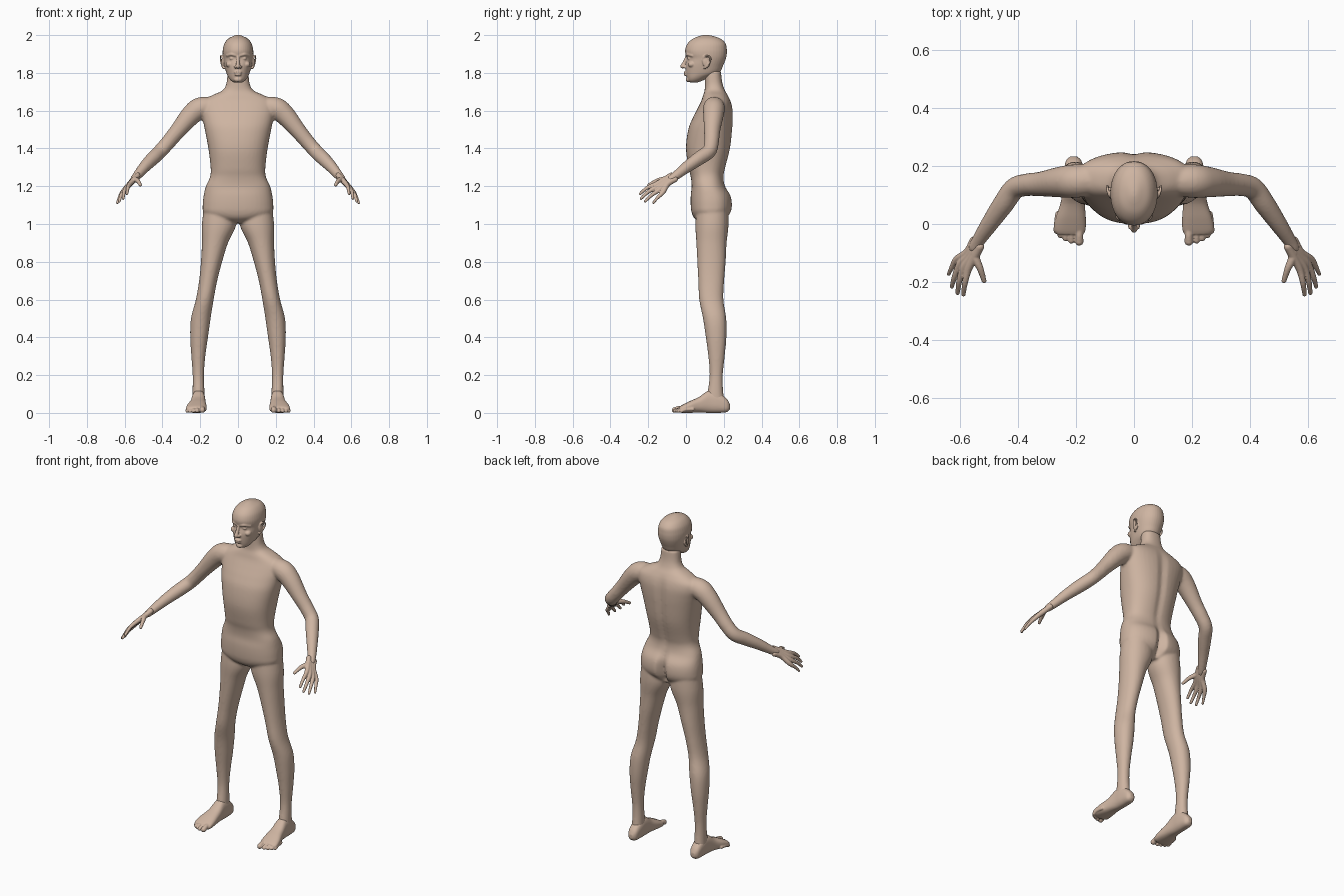
import bpy, bmesh, math
from mathutils import Vector, Matrix, Euler

SEG = 40
skin = bpy.data.materials.new("skin")
skin.diffuse_color = (0.62, 0.46, 0.36, 1)


def spline(rows, n=5):
    """Catmull-Rom interpolation through rows of numbers."""
    out = []
    for i in range(len(rows) - 1):
        a, b, c, d = (rows[min(max(j, 0), len(rows) - 1)] for j in range(i - 1, i + 3))
        for k in range(n):
            t = k / n
            out.append([0.5 * (2 * q + (r - p) * t + (2 * p - 5 * q + 4 * r - s) * t * t
                               + (3 * q - p - 3 * r + s) * t ** 3)
                        for p, q, r, s in zip(a, b, c, d)])
    return out + [list(rows[-1])]


def loft(bm, rings):
    rings = [[bm.verts.new(p) for p in r] for r in rings]
    for a, b in zip(rings, rings[1:]):
        for i in range(len(a)):
            j = (i + 1) % len(a)
            bm.faces.new((a[i], a[j], b[j], b[i]))
    bm.faces.new(rings[0][::-1])
    bm.faces.new(rings[-1])


def stack(bm, rows, side=1, p=2.0, along_y=False):
    """Rows: position, x centre, half width, low edge, high edge, back groove."""
    rings = []
    for t, xc, hw, lo, hi, g in spline([(*r, 0)[:6] for r in rows]):
        ring = []
        for i in range(SEG):
            a = math.tau * i / SEG
            c, s = math.cos(a), math.sin(a)
            x = hw * math.copysign(abs(c) ** (2 / p), c)
            v = (lo + hi) / 2 + (hi - lo) / 2 * math.copysign(abs(s) ** (2 / p), s)
            if s > 0:
                v -= g * math.exp(-(x / 0.02) ** 2)
            ring.append((side * xc + x, t, v) if along_y else (side * xc + x, v, t))
        rings.append(ring)
    loft(bm, rings)


def ball(bm, loc, scale, rot=(0, 0, 0)):
    m = Matrix.LocRotScale(Vector(loc), Euler(rot), Vector(scale))
    bmesh.ops.create_uvsphere(bm, u_segments=20, v_segments=12, radius=1, matrix=m)


def tube(bm, rows, side=1):
    """Rows: x, y, z, radius; both ends rounded."""
    pts = [(Vector((side * x, y, z)), r) for x, y, z, r in spline(rows)]
    rings = []
    for i, (c, r) in enumerate(pts):
        d = pts[min(i + 1, len(pts) - 1)][0] - pts[max(i - 1, 0)][0]
        u = d.cross(Vector((0.31, 0.2, 0.9))).normalized()
        w = d.cross(u).normalized()
        rings.append([c + r * (u * math.cos(k * math.tau / 20) + w * math.sin(k * math.tau / 20))
                      for k in range(20)])
    loft(bm, rings)
    for c, r in (pts[0], pts[-1]):
        ball(bm, c, (r, r, r))


def finish(bm, name, voxel, smooth):
    """Fuse the overlapping pieces into one smooth skin."""
    bmesh.ops.recalc_face_normals(bm, faces=bm.faces)
    me = bpy.data.meshes.new(name)
    bm.to_mesh(me)
    bm.free()
    me.materials.append(skin)
    ob = bpy.data.objects.new(name, me)
    bpy.context.collection.objects.link(ob)
    rm = ob.modifiers.new("fuse", 'REMESH')
    rm.mode = 'VOXEL'
    rm.voxel_size = voxel
    rm.use_smooth_shade = True
    sm = ob.modifiers.new("smooth", 'SMOOTH')
    sm.factor = 0.5
    sm.iterations = smooth


# Torso and neck
body = bmesh.new()
torso = [(1.005, .04, .08, .19, 0), (1.03, .13, .045, .215, .03), (1.06, .182, .03, .238, .04),
         (1.10, .187, .025, .246, .04), (1.15, .182, .025, .238, .025), (1.20, .170, .03, .208, .006),
         (1.25, .148, .025, .200, .006), (1.30, .145, .013, .210, .009), (1.40, .157, 0, .235, .010),
         (1.50, .176, .012, .246, .010), (1.56, .188, .035, .249, .010), (1.61, .198, .06, .247, .008),
         (1.65, .190, .08, .237, .004), (1.68, .140, .09, .222, 0), (1.705, .085, .098, .207, 0),
         (1.73, .066, .10, .197, 0), (1.76, .059, .10, .19, 0), (1.81, .055, .10, .185, 0)]
stack(body, [(r[0], 0, *r[1:]) for r in torso], p=2.35)

# Legs and arms
leg = [(1.12, .095, .08, .06, .22), (1.0, .100, .091, .05, .225), (.9, .122, .069, .055, .215),
       (.8, .140, .056, .06, .21), (.7, .158, .048, .065, .202), (.6, .176, .047, .07, .198),
       (.5, .197, .052, .09, .213), (.4, .206, .047, .105, .214), (.3, .21, .037, .118, .205),
       (.2, .21, .030, .125, .195), (.1, .209, .032, .112, .198), (.05, .21, .032, .1, .21)]
arm = [(.13, .15, 1.622, .05), (.20, .148, 1.613, .058), (.25, .145, 1.575, .054),
       (.32, .138, 1.492, .043), (.37, .135, 1.432, .039), (.412, .122, 1.385, .038),
       (.45, .07, 1.348, .037), (.495, .005, 1.302, .031), (.535, -.055, 1.255, .024),
       (.55, -.08, 1.238, .021)]
for s in (1, -1):
    stack(body, leg, s, p=2.1)
    tube(body, arm, s)
finish(body, "body", .007, 6)

# Head with face and ears
head = bmesh.new()
skull = [(1.748, .020, .025, .055), (1.758, .036, .010, .085), (1.775, .05, .004, .12),
         (1.80, .062, -.001, .175), (1.84, .072, -.002, .197), (1.875, .078, .006, .211),
         (1.90, .081, -.003, .216), (1.925, .080, -.004, .216), (1.955, .072, .008, .21),
         (1.98, .053, .035, .185), (1.995, .025, .07, .145), (2.001, .008, .095, .115)]
stack(head, [(r[0], 0, *r[1:]) for r in skull], p=2.15)
tube(head, [(0, .006, 1.89, .008), (0, -.006, 1.86, .009), (0, -.018, 1.835, .012)])
ball(head, (0, -.002, 1.803), (.022, .011, .006))
ball(head, (0, -.001, 1.791), (.019, .011, .007))
ball(head, (0, .012, 1.765), (.022, .014, .014))
for s in (1, -1):
    tube(head, [(.012, .004, 1.893, .007), (.035, .009, 1.898, .008), (.058, .034, 1.891, .007)], s)
    ball(head, (s * .031, .019, 1.876), (.015, .012, .008))
    ball(head, (s * .013, -.008, 1.832), (.008, .011, .008))
    ball(head, (s * .047, .03, 1.845), (.018, .02, .016))
    ball(head, (s * .080, .106, 1.855), (.008, .019, .03), (.25, 0, 0))
    tube(head, [(.078, .090, 1.868, .004), (.086, .100, 1.887, .005), (.092, .122, 1.887, .005),
                (.092, .130, 1.868, .005), (.085, .115, 1.840, .005), (.077, .098, 1.825, .006)], s)
finish(head, "head", .0035, 3)

# Hands: knuckle, middle joint, tip, radius
fingers = [((.572, -.158, 1.212), (.583, -.205, 1.192), (.588, -.243, 1.160), .0098),
           ((.588, -.152, 1.197), (.603, -.200, 1.170), (.608, -.238, 1.135), .0100),
           ((.601, -.140, 1.182), (.619, -.183, 1.152), (.628, -.216, 1.120), .0096),
           ((.611, -.122, 1.168), (.629, -.152, 1.138), (.639, -.173, 1.112), .0086)]
for s, side in ((1, "left"), (-1, "right")):
    hand = bmesh.new()
    for i, (k, m, t, r) in enumerate(fingers):
        o = (i - 1.5) * .007
        tube(hand, [(.542 + o, -.068 + o, 1.247 - o, .015), (.563 + o, -.108 + o, 1.222 - o, .015),
                    (*k, .0125), (*m, r), (*t, r * .75)], s)
    tube(hand, [(.548, -.085, 1.240, .015), (.546, -.118, 1.236, .015),
                (.530, -.155, 1.228, .0115), (.517, -.196, 1.207, .0085)], s)
    finish(hand, side + "_hand", .003, 3)

# Feet with toes: tip x, tip y, radius
foot_rows = [(.233, .208, .012, .02, .045), (.215, .208, .028, .004, .075), (.17, .208, .034, 0, .11),
             (.12, .209, .036, 0, .118), (.07, .212, .042, .002, .085), (.02, .218, .052, 0, .062),
             (-.02, .221, .054, 0, .042), (-.036, .220, .045, .004, .032)]
toes = [(.189, -.060, .0150), (.216, -.057, .0110), (.236, -.049, .0105),
        (.254, -.039, .0100), (.268, -.024, .0095)]
for s, side in ((1, "left"), (-1, "right")):
    foot = bmesh.new()
    stack(foot, foot_rows, s, p=2.5, along_y=True)
    for x, y, r in toes:
        tube(foot, [(x * .9 + .021, y + .06, r + .010, r), (x, y + .022, r + .008, r * .9), (x, y, r, r)], s)
    finish(foot, side + "_foot", .0035, 3)
